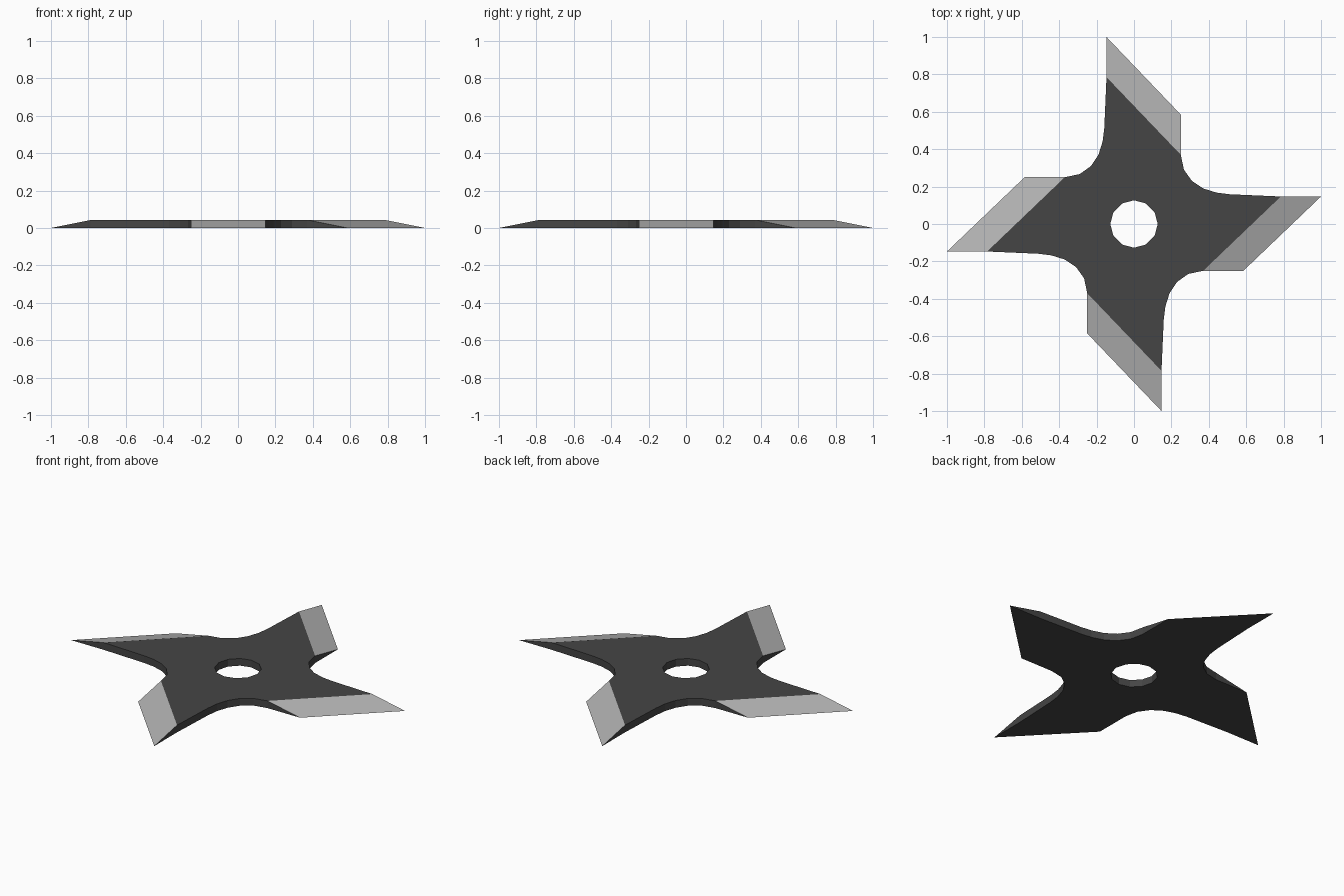
import bpy, bmesh
from math import radians, cos, sin
from mathutils import Matrix, Vector

if "Cube" in bpy.data.objects:
    bpy.data.objects.remove(bpy.data.objects["Cube"])

THICK, BEVEL, HOLE_R = 0.043, 0.215, 0.127

# One quarter of the outline, clockwise: hollow, blade back, tip, shoulder, root
QUARTER = [(0.31, 0.23), (0.37, 0.19), (0.44, 0.168), (0.51, 0.159),
           (0.785, 0.147), (1.0, 0.147), (0.585, -0.25), (0.37, -0.25),
           (0.29, -0.267)]
TIP, SHOULDER = 5, 6


def material(name, value):
    m = bpy.data.materials.new(name)
    m.diffuse_color = (value, value, value, 1)
    m.use_nodes = True
    m.node_tree.nodes["Principled BSDF"].inputs["Base Color"].default_value = m.diffuse_color
    return m


bm = bmesh.new()
outer_lo, outer_hi, hole_lo, hole_hi = [], [], [], []

# Rings of points, repeated for the four blades
for k in range(4):
    turn = Matrix.Rotation(-radians(90) * k, 3, 'Z')
    for i, (x, y) in enumerate(QUARTER):
        inset = BEVEL if i in (TIP, SHOULDER) else 0
        outer_lo.append(bm.verts.new(turn @ Vector((x, y, 0))))
        outer_hi.append(bm.verts.new(turn @ Vector((x - inset, y, THICK))))
    for j in range(3):
        a = radians(30 - 30 * j)
        p = Vector((HOLE_R * cos(a), HOLE_R * sin(a), 0))
        hole_lo.append(bm.verts.new(turn @ p))
        hole_hi.append(bm.verts.new(turn @ (p + Vector((0, 0, THICK)))))


def walls(lo, hi):
    n = len(lo)
    return [bm.faces.new((lo[i], lo[(i + 1) % n], hi[(i + 1) % n], hi[i]))
            for i in range(n)]


# Side walls, bevelled cutting edges and hole wall
n = len(QUARTER)
for i, f in enumerate(walls(outer_lo, outer_hi)):
    f.material_index = 1 if i % n == TIP else 0
walls(hole_lo, hole_hi)

# Flat top and bottom, one face per quarter
for outer, hole in ((outer_lo, hole_lo), (outer_hi, hole_hi)):
    for k in range(4):
        rim = [outer[(k * n + i) % (4 * n)] for i in range(n + 1)]
        inner = [hole[(k * 3 + j) % 12] for j in range(4)]
        bm.faces.new(rim + inner[::-1])

# Collapse the bevel ends to triangles and face everything outwards
bmesh.ops.remove_doubles(bm, verts=bm.verts, dist=0.0005)
bmesh.ops.recalc_face_normals(bm, faces=bm.faces)

mesh = bpy.data.meshes.new("throwing_star")
bm.to_mesh(mesh)
bm.free()
mesh.materials.append(material("dark_steel", 0.06))
mesh.materials.append(material("ground_edge", 0.45))
star = bpy.data.objects.new("throwing_star", mesh)
bpy.context.collection.objects.link(star)
